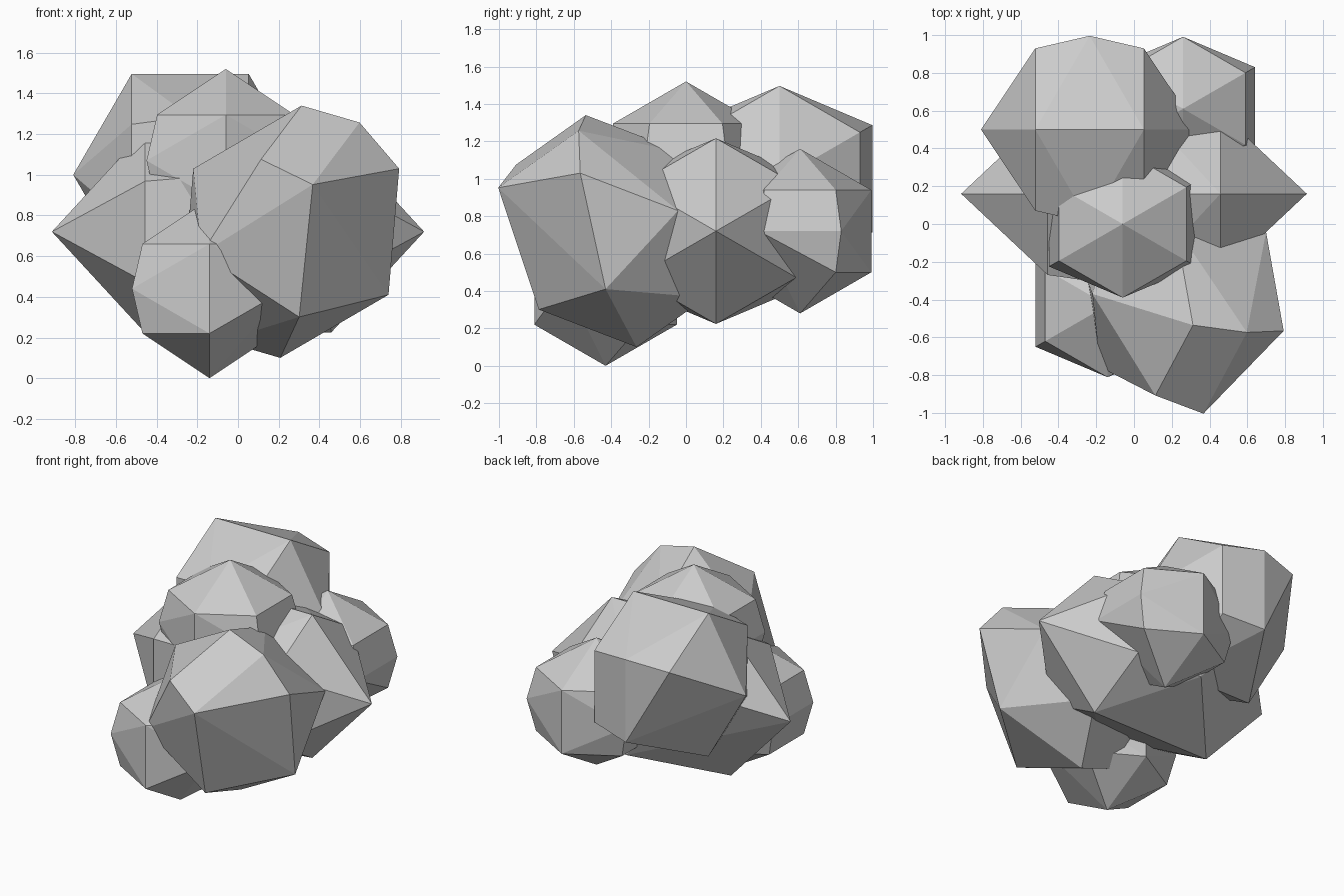
import bpy, bmesh
from math import sin, cos, radians
from mathutils import Vector, Matrix

if "Cube" in bpy.data.objects:
    bpy.data.objects.remove(bpy.data.objects["Cube"])


def ring(radius, z, angles):
    return [Vector((radius * cos(radians(a)), radius * sin(radians(a)), z)) for a in angles]


# Faceted stone: two poles, two six-sided rings (lower one chipped), four waist corners
H = 0.866
STONE = ([Vector((0, 0, 1)), Vector((0, 0, -1))]
         + ring(H, 0.5, (30, 90, 150, 210, 270, 330))
         + ring(H, -0.5, (30, 90, 150, 210, 270))
         + ring(1, 0, (30, 150, 210, 330)))


def stone(name, center, x_axis, y_axis, z_axis):
    """Convex stone whose local axes are the given (scaled) world vectors."""
    m = Matrix((x_axis, y_axis, z_axis)).transposed()
    bm = bmesh.new()
    for p in STONE:
        bm.verts.new(m @ p)
    bmesh.ops.convex_hull(bm, input=bm.verts[:])
    bmesh.ops.recalc_face_normals(bm, faces=bm.faces[:])
    me = bpy.data.meshes.new(name)
    bm.to_mesh(me)
    bm.free()
    ob = bpy.data.objects.new(name, me)
    ob.location = center
    bpy.context.collection.objects.link(ob)


def upright(name, center, r):
    stone(name, center, (r, 0, 0), (0, r, 0), (0, 0, r))


def lying(name, center, length, r):
    stone(name, center, (0, r, 0), (0, 0, r), (length, 0, 0))


# Small upright stones
upright("top_stone", (-0.06, 0.0, 1.07), 0.45)
upright("front_low_stone", (-0.14, -0.43, 0.44), 0.44)
upright("back_right_stone", (0.26, 0.61, 0.72), 0.44)

# Stones lying along x
lying("back_left_boulder", (-0.235, 0.5, 1.0), 0.575, 0.573)
lying("core_boulder", (0.0, 0.16, 0.72), 0.915, 0.573)

# Tilted large boulder at front right
stone("front_right_boulder", (0.26, -0.40, 0.72),
      (0.257, -0.449, 0.444), (0.23, 0.43, 0.305), (-0.48, 0.03, 0.31))
